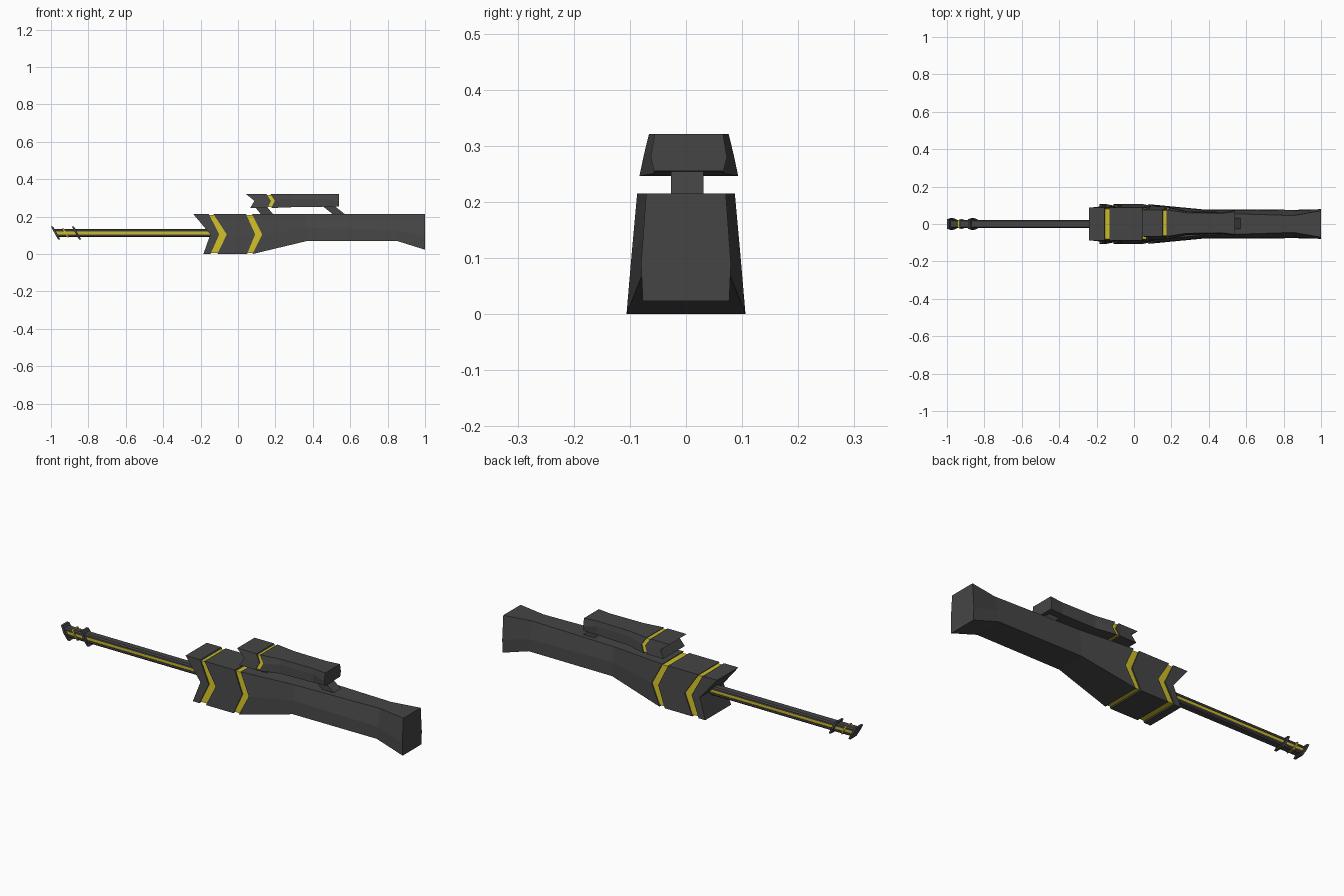
import bpy, bmesh

yellow = bpy.data.materials.new("yellow")
yellow.diffuse_color = (0.6, 0.5, 0.02, 1)
dark = bpy.data.materials.new("dark_grey")
dark.diffuse_color = (0.06, 0.06, 0.06, 1)


def loft(name, sections, mat=dark, y=0.0):
    """Skin mirrored sections; each is a list of (x, z, half_width) rows, top to bottom."""
    bm = bmesh.new()
    rows = [[(bm.verts.new((x, y - w, z)), bm.verts.new((x, y + w, z))) for x, z, w in s]
            for s in sections]
    n = len(rows[0])
    for a, b in zip(rows, rows[1:]):
        bm.faces.new((a[0][0], b[0][0], b[0][1], a[0][1]))
        bm.faces.new((a[-1][0], b[-1][0], b[-1][1], a[-1][1]))
        for i in range(n - 1):
            for s in (0, 1):
                bm.faces.new((a[i][s], b[i][s], b[i + 1][s], a[i + 1][s]))
    for r in (rows[0], rows[-1]):
        for i in range(n - 1):
            bm.faces.new((r[i][0], r[i][1], r[i + 1][1], r[i + 1][0]))
    bmesh.ops.recalc_face_normals(bm, faces=bm.faces)
    me = bpy.data.meshes.new(name)
    bm.to_mesh(me)
    bm.free()
    me.materials.append(mat)
    ob = bpy.data.objects.new(name, me)
    bpy.context.collection.objects.link(ob)
    return ob


def body_cut(xt, xm, xb, inset=0.0):
    """Chevron-shaped cut through the body."""
    return [(xt, 0.215 - inset, 0.087 - inset), (xm, 0.105, 0.097 - inset), (xb, inset, 0.106 - inset)]


def scope_cut(xt, xm, xb, inset=0.0):
    return [(xt, 0.321 - inset, 0.071 - inset), (xm, 0.284, 0.08 - inset), (xb, 0.246 + inset, 0.088 - inset)]


# Body: two chevron blocks, two recessed yellow bands, long stock
loft("nose_block", [body_cut(-0.24, -0.148, -0.185), body_cut(-0.157, -0.1, -0.147)])
loft("nose_band", [body_cut(-0.17, -0.115, -0.16, 0.006), body_cut(-0.115, -0.045, -0.095, 0.006)], yellow)
loft("middle_block", [body_cut(-0.132, -0.06, -0.11), body_cut(0.042, 0.092, 0.048)])
loft("middle_band", [body_cut(0.03, 0.08, 0.035, 0.006), body_cut(0.09, 0.145, 0.095, 0.006)], yellow)
loft("stock", [
    body_cut(0.075, 0.13, 0.078),
    [(0.37, 0.215, 0.06), (0.37, 0.14, 0.075), (0.37, 0.07, 0.078)],
    [(0.85, 0.215, 0.045), (0.85, 0.13, 0.07), (0.85, 0.07, 0.076)],
    [(1.0, 0.215, 0.071), (1.0, 0.09, 0.08), (1.0, 0.023, 0.077)]])

# Scope: chevron front, yellow band, waisted rear
sy = 0.005
loft("scope_front", [scope_cut(0.042, 0.088, 0.065), scope_cut(0.152, 0.176, 0.158)], y=sy)
loft("scope_band", [scope_cut(0.14, 0.16, 0.145, 0.005), scope_cut(0.185, 0.21, 0.19, 0.005)], yellow, sy)
loft("scope_rear", [
    scope_cut(0.173, 0.197, 0.178),
    [(0.28, 0.321, 0.055), (0.28, 0.295, 0.06), (0.28, 0.25, 0.064)],
    [(0.47, 0.321, 0.052), (0.47, 0.295, 0.058), (0.47, 0.253, 0.06)],
    [(0.54, 0.321, 0.061), (0.54, 0.28, 0.068), (0.54, 0.255, 0.062)]], y=sy)

# Slanted scope mounts
for name, x, dx in (("front_mount", 0.085, 0.04), ("rear_mount", 0.45, 0.06)):
    loft(name, [[(x + o, 0.258, 0.029), (x + o + dx, 0.21, 0.029)] for o in (0, 0.065)], y=0.002)

# Barrel: two rails around a recessed yellow core
loft("barrel_top_rail", [[(-0.992, 0.135, 0.015), (-0.988, 0.129, 0.021), (-0.984, 0.12, 0.021)],
                         [(-0.1, 0.135, 0.015), (-0.1, 0.129, 0.021), (-0.1, 0.12, 0.021)]])
loft("barrel_bottom_rail", [[(-0.977, 0.105, 0.021), (-0.972, 0.096, 0.021), (-0.969, 0.09, 0.015)],
                            [(-0.1, 0.105, 0.021), (-0.1, 0.096, 0.021), (-0.1, 0.09, 0.015)]])
loft("barrel_core", [[(-0.98, 0.122, 0.018), (-0.973, 0.103, 0.018)],
                     [(-0.1, 0.122, 0.018), (-0.1, 0.103, 0.018)]], yellow)

# Slanted muzzle collars
for name, x, t, w, z0, z1, mat in (
        ("muzzle_collar", -1.0, 0.012, 0.032, 0.146, 0.077, dark),
        ("muzzle_slash", -0.94, 0.007, 0.026, 0.139, 0.088, yellow),
        ("rear_collar", -0.888, 0.012, 0.032, 0.146, 0.077, dark)):
    dx = (z0 - z1) * 0.55
    loft(name, [[(x + o, z0, w * 0.8), (x + o + dx / 2, (z0 + z1) / 2, w), (x + o + dx, z1, w * 0.8)]
                for o in (0, t)], mat)
